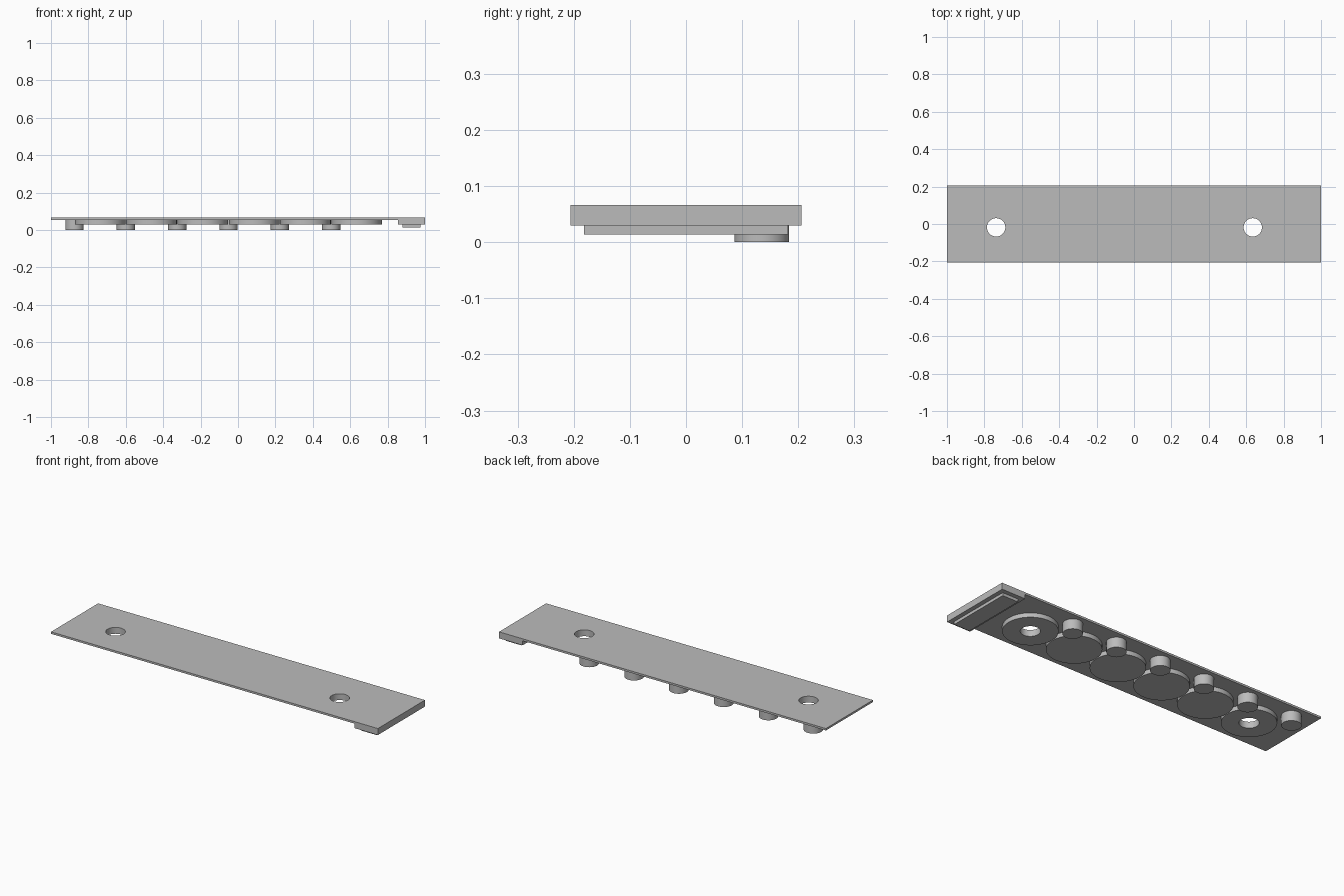
import bpy
import bmesh
from mathutils import Matrix, Vector

cube = bpy.data.objects.get("Cube")
if cube:
    bpy.data.objects.remove(cube, do_unlink=True)

grey = bpy.data.materials.new("plain grey")
grey.use_nodes = True
colour = (0.5, 0.5, 0.5, 1)
grey.diffuse_color = colour
grey.node_tree.nodes["Principled BSDF"].inputs["Base Color"].default_value = colour


def finish(name, bm):
    mesh = bpy.data.meshes.new(name)
    bm.to_mesh(mesh)
    bm.free()
    mesh.materials.append(grey)
    obj = bpy.data.objects.new(name, mesh)
    bpy.context.collection.objects.link(obj)
    return obj


def box(name, low, high):
    low, high = Vector(low), Vector(high)
    bm = bmesh.new()
    place = Matrix.Translation((low + high) / 2) @ Matrix.Diagonal((high - low).to_4d())
    bmesh.ops.create_cube(bm, size=1, matrix=place)
    return finish(name, bm)


def cylinder(name, x, y, radius, bottom, top):
    bm = bmesh.new()
    bmesh.ops.create_cone(bm, cap_ends=True, segments=64, radius1=radius, radius2=radius,
                          depth=top - bottom,
                          matrix=Matrix.Translation((x, y, (bottom + top) / 2)))
    return finish(name, bm)


def smooth(obj):
    bpy.ops.object.select_all(action="DESELECT")
    obj.select_set(True)
    bpy.context.view_layer.objects.active = obj
    bpy.ops.object.shade_smooth_by_angle()


def cut(obj, cutter):
    mod = obj.modifiers.new("hole", "BOOLEAN")
    mod.operation = "DIFFERENCE"
    mod.solver = "EXACT"
    mod.object = cutter
    bpy.context.view_layer.objects.active = obj
    bpy.ops.object.modifier_apply(modifier=mod.name)


top, under, disc_bottom = 0.066, 0.055, 0.031
half_width = 0.206
pitch, first_x, disc_y = 0.2744, -0.737, -0.018

# Top plate and stepped block under its left end
plate = box("top_plate", (-1, -half_width, under), (1, half_width, top))
box("end_block", (0.856, -half_width, 0.03), (1, half_width, under))
box("end_block_step", (0.88, -0.182, 0.014), (0.976, 0.182, 0.03))

# Row of flat discs and pegs beneath the plate
discs = []
for i in range(6):
    x = first_x + i * pitch
    discs.append(cylinder("disc", x, disc_y, 0.1355, disc_bottom, under))
    smooth(cylinder("peg", x - pitch / 2, 0.135, 0.049, 0, under))

# Round holes through the plate and the two outer discs
for disc in (discs[0], discs[-1]):
    x = first_x if disc is discs[0] else first_x + 5 * pitch
    cutter = cylinder("hole_cutter", x, disc_y, 0.049, -0.1, 0.2)
    cut(plate, cutter)
    cut(disc, cutter)
    bpy.data.objects.remove(cutter, do_unlink=True)

for obj in discs + [plate]:
    smooth(obj)
